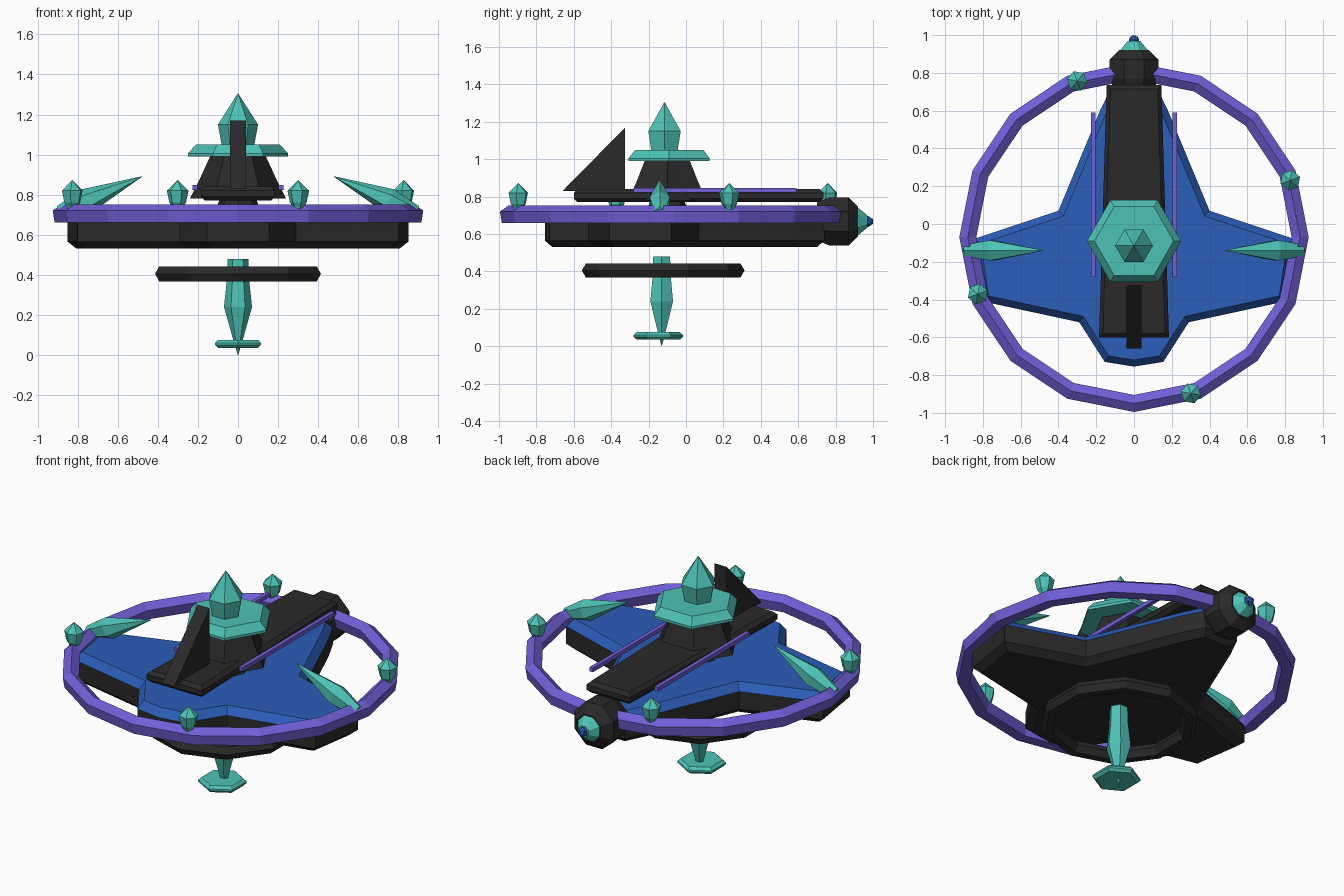
import bpy, bmesh, math
from mathutils import Vector, Matrix

cube = bpy.data.objects.get("Cube")
if cube:
    bpy.data.objects.remove(cube, do_unlink=True)


def material(name, rgb):
    m = bpy.data.materials.new(name)
    m.use_nodes = True
    m.diffuse_color = (*rgb, 1)
    m.node_tree.nodes["Principled BSDF"].inputs["Base Color"].default_value = (*rgb, 1)
    return m


BLACK = material("charcoal", (0.023, 0.023, 0.023))
BLUE = material("royal blue", (0.025, 0.112, 0.49))
TEAL = material("teal", (0.075, 0.54, 0.46))
PURPLE = material("violet", (0.16, 0.115, 0.68))


def finish(name, bm, *mats):
    bmesh.ops.recalc_face_normals(bm, faces=bm.faces)
    mesh = bpy.data.meshes.new(name)
    bm.to_mesh(mesh)
    bm.free()
    for m in mats:
        mesh.materials.append(m)
    ob = bpy.data.objects.new(name, mesh)
    bpy.context.collection.objects.link(ob)
    return ob


def bridge(bm, rings, closed=False):
    """Skin a list of vertex rings, capping both ends unless closed."""
    n = len(rings[0])
    pairs = list(zip(rings, rings[1:]))
    if closed:
        pairs.append((rings[-1], rings[0]))
    else:
        bm.faces.new(rings[0])
        bm.faces.new(rings[-1])
    for a, b in pairs:
        for i in range(n):
            j = (i + 1) % n
            bm.faces.new((a[i], a[j], b[j], b[i]))


def lathe(name, profile, sides, loc, mat, axis=(0, 0, 1), phase=0.0, closed=False):
    """Revolve (radius, height) points about an axis through loc."""
    bm = bmesh.new()
    turn = Vector((0, 0, 1)).rotation_difference(Vector(axis)).to_matrix()
    rings = []
    for r, h in profile:
        r = max(r, 0.001)
        angles = [phase + math.tau * i / sides for i in range(sides)]
        rings.append([bm.verts.new(turn @ Vector((r * math.cos(a), r * math.sin(a), h))
                                   + Vector(loc)) for a in angles])
    bridge(bm, rings, closed)
    return finish(name, bm, mat)


def inset(outline, d):
    """Shrink a counter-clockwise outline by d with mitred corners."""
    pts = [Vector(p) for p in outline]
    out = []
    for i, p in enumerate(pts):
        a = (p - pts[i - 1]).normalized()
        b = (pts[(i + 1) % len(pts)] - p).normalized()
        na, nb = Vector((-a.y, a.x)), Vector((-b.y, b.x))
        out.append(p + (na + nb) * d / (1 + na.dot(nb)))
    return out


def slab(name, half, layers, *mats):
    """Mirror a half outline and stack it in (z, inset) layers."""
    outline = half + [(-x, y) for x, y in reversed(half) if x > 0]
    bm = bmesh.new()
    rings = [[bm.verts.new((p.x, p.y, z)) for p in inset(outline, d)] for z, d in layers]
    bridge(bm, rings)
    return finish(name, bm, *mats)


def box(name, centre, size, mat):
    bm = bmesh.new()
    bmesh.ops.create_cube(bm, size=1, matrix=Matrix.Translation(centre) @ Matrix.Diagonal((*size, 1)))
    return finish(name, bm, mat)


# Winged hull with a blue upper surface
hull = slab("hull",
            [(0, -0.755), (0.155, -0.73), (0.29, -0.52), (0.80, -0.41), (0.85, -0.08),
             (0.40, 0.07), (0.18, 0.60), (0.11, 0.74)],
            [(0.53, 0.04), (0.565, 0), (0.67, 0), (0.715, 0.035)], BLACK, BLUE)
for f in hull.data.polygons:
    f.material_index = int(f.center.z > 0.68)

# Raised deck on its pedestal
slab("deck", [(0.185, -0.60), (0.145, 0.735)],
     [(0.77, 0.02), (0.79, 0), (0.82, 0), (0.84, 0.02)], BLACK)
lathe("deck_pedestal", [(0.12, 0.70), (0.09, 0.78)], 8, (0, -0.1, 0), BLACK)

# Tower, brim and crystal
lathe("tower", [(0.24, 0.78), (0.19, 0.88), (0.135, 1.0)], 6, (0, -0.1, 0), BLACK)
lathe("tower_brim", [(0.25, 0.99), (0.25, 1.005), (0.21, 1.05)], 6, (0, -0.09, 0), TEAL)
lathe("tower_crystal", [(0.08, 1.04), (0.1, 1.15), (0, 1.305)], 6, (0, -0.115, 0), TEAL)

# Triangular fin at the front of the deck
bm = bmesh.new()
bridge(bm, [[bm.verts.new((x, y, z)) for y, z in ((-0.66, 0.83), (-0.325, 0.83), (-0.325, 1.17))]
            for x in (-0.04, 0.04)])
finish("deck_fin", bm, BLACK)

# Side rails and wing crystals
for side, word in ((1, "left"), (-1, "right")):
    box("rail_" + word, (side * 0.215, 0.155, 0.835), (0.024, 0.87, 0.024), PURPLE)
    lathe("wing_crystal_" + word, [(0.035, 0), (0.062, 0.15), (0, 0.45)], 6,
          (side * 0.89, -0.14, 0.71), TEAL, axis=(-side * 0.41, 0, 0.18))

# Large ring around the hull
RING_Y = -0.07
lathe("outer_ring", [(0.925, 0.72), (0.88, 0.752), (0.835, 0.72), (0.85, 0.66), (0.915, 0.66)],
      16, (0, RING_Y, 0), PURPLE, closed=True)

# Crystal pods on the ring
for i in range(4):
    a = math.radians(20 + 90 * i)
    lathe("ring_pod_%d" % (i + 1),
          [(0.012, 0.67), (0.028, 0.74), (0.042, 0.76), (0.055, 0.82), (0, 0.872)],
          6, (0.88 * math.cos(a), RING_Y + 0.88 * math.sin(a), 0), TEAL, phase=a)

# Rear engine, nozzle and tip
flat = math.pi / 8
lathe("engine", [(0.11, 0.70), (0.14, 0.77), (0.14, 0.87), (0.085, 0.92)], 8,
      (0, 0, 0.667), BLACK, axis=(0, 1, 0), phase=flat)
lathe("engine_nozzle", [(0.08, 0.915), (0.075, 0.925), (0.035, 0.97)], 8,
      (0, 0, 0.667), TEAL, axis=(0, 1, 0), phase=flat)
bm = bmesh.new()
bmesh.ops.create_icosphere(bm, subdivisions=1, radius=0.03,
                           matrix=Matrix.Translation((0, 0.973, 0.667)))
finish("engine_tip", bm, BLUE)

# Floating ring below the hull
section = [(0.392 + 0.043 * math.cos(k * math.pi / 3), 0.405 + 0.043 * math.sin(k * math.pi / 3))
           for k in range(6)]
lathe("lower_ring", section, 10, (0, -0.122, 0), BLACK, phase=math.pi / 2, closed=True)

# Hanging spear with its disc
lathe("lower_spear", [(0, 0), (0.025, 0.08), (0.07, 0.24), (0.055, 0.38), (0.052, 0.48)], 6,
      (0, -0.13, 0), TEAL)
lathe("spear_disc", [(0.115, 0.035), (0.132, 0.05), (0.132, 0.06), (0.115, 0.075)], 6,
      (0, -0.148, 0), TEAL, phase=math.pi / 2)
